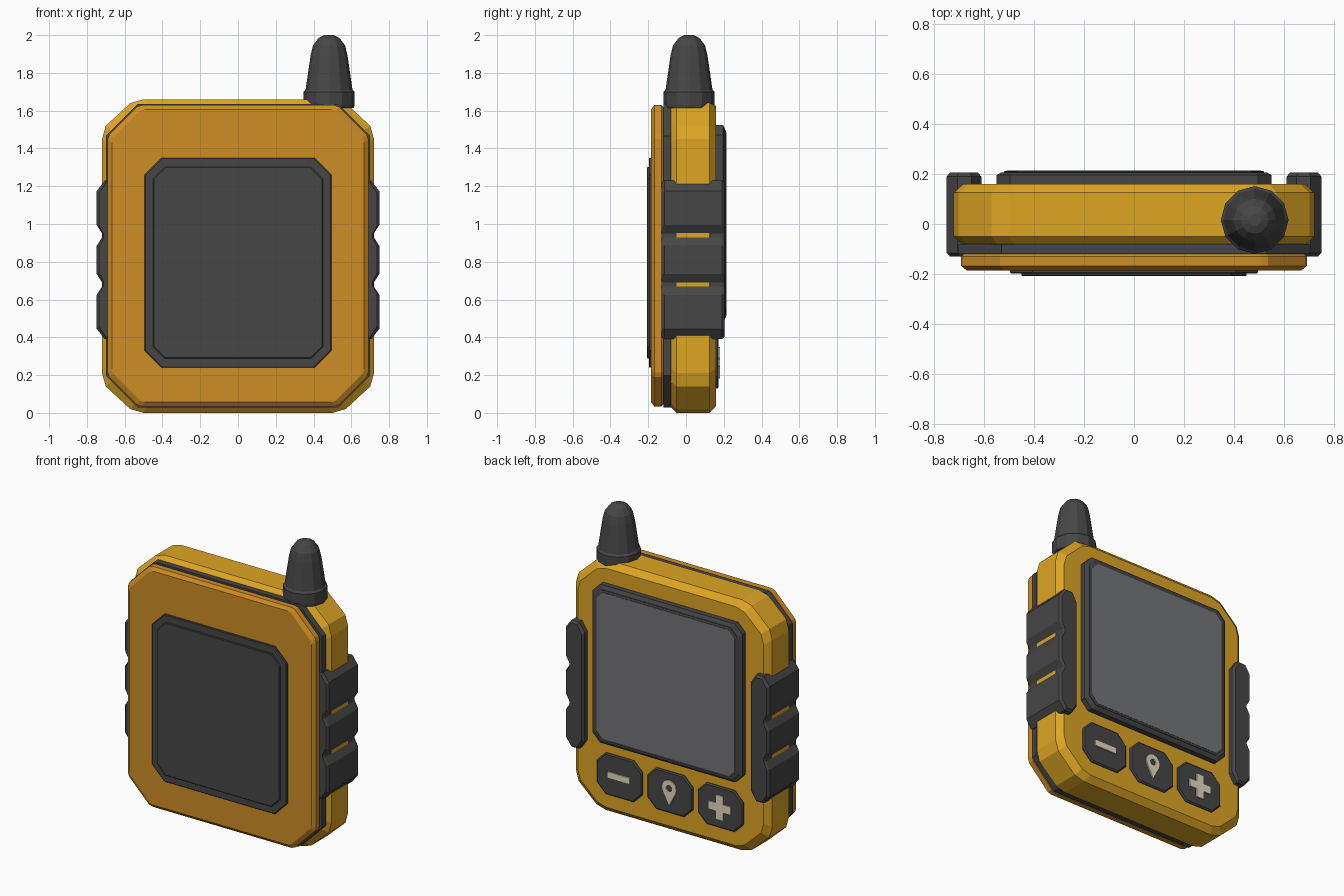
import bpy, bmesh, math

if "Cube" in bpy.data.objects:
    bpy.data.objects.remove(bpy.data.objects["Cube"])


def material(name, rgb):
    m = bpy.data.materials.new(name)
    lin = [((c / 255 + 0.055) / 1.055) ** 2.4 for c in rgb]
    m.diffuse_color = (*lin, 1)
    m.use_nodes = True
    m.node_tree.nodes["Principled BSDF"].inputs["Base Color"].default_value = m.diffuse_color
    return m


YELLOW = material("yellow_shell", (222, 166, 36))
ORANGE = material("orange_plate", (206, 141, 37))
DARK = material("dark_rubber", (70, 70, 70))
GLASS = material("grey_glass", (116, 117, 119))
CREAM = material("cream_icon", (228, 216, 192))


def finish(bm, name, mat):
    bmesh.ops.recalc_face_normals(bm, faces=bm.faces)
    me = bpy.data.meshes.new(name)
    bm.to_mesh(me)
    bm.free()
    me.materials.append(mat)
    ob = bpy.data.objects.new(name, me)
    bpy.context.collection.objects.link(ob)
    return ob


def skin(bm, rings):
    n = len(rings[0])
    for a, b in zip(rings, rings[1:]):
        for i in range(n):
            j = (i + 1) % n
            bm.faces.new((a[i], a[j], b[j], b[i]))


def loft(name, outline, layers, mat, cx=0, cz=0):
    """Stack an x-z outline (about its own centre) along y; layers are (y, inset)."""
    w = max(abs(p[0]) for p in outline)
    h = max(abs(p[1]) for p in outline)
    bm = bmesh.new()
    rings = [[bm.verts.new((cx + x * (w - i) / w, y, cz + z * (h - i) / h))
              for x, z in outline] for y, i in layers]
    skin(bm, rings)
    bm.faces.new(rings[0])
    bm.faces.new(rings[-1])
    return finish(bm, name, mat)


def corners(w, h, cuts):
    """Rectangle of half size w, h whose corners follow the (dx, dz) cut points."""
    q = [(w - dx, h - dz) for dx, dz in cuts]
    return (q + [(-x, z) for x, z in reversed(q)]
            + [(-x, -z) for x, z in q] + [(x, -z) for x, z in reversed(q)])


def chamfer(w, h, c):
    return corners(w, h, [(0, c), (c, 0)])


# Main shell, seam and front plate
loft("main_shell", corners(0.72, 0.83, [(0, 0.21), (0.02, 0.14), (0.15, 0.02), (0.22, 0)]),
     [(-0.088, 0.04), (-0.05, 0), (0.125, 0), (0.16, 0.038)], YELLOW, cz=0.83)
loft("dark_seam", chamfer(0.70, 0.803, 0.17), [(-0.12, 0), (-0.08, 0)], DARK, cz=0.832)
loft("front_plate", corners(0.69, 0.797, [(0, 0.18), (0.008, 0.155), (0.155, 0.008), (0.18, 0)]),
     [(-0.185, 0.022), (-0.168, 0), (-0.13, 0), (-0.113, 0.015)], ORANGE, cz=0.832)

# Front panel with a raised centre
loft("front_panel", chamfer(0.495, 0.555, 0.09), [(-0.197, 0.004), (-0.193, 0), (-0.17, 0)],
     DARK, cz=0.795)
loft("front_panel_centre", chamfer(0.45, 0.507, 0.062),
     [(-0.207, 0.004), (-0.203, 0), (-0.18, 0)], DARK, cz=0.795)

# Back screen
loft("screen_frame", chamfer(0.55, 0.525, 0.055), [(0.14, 0), (0.195, 0), (0.206, 0.02)],
     DARK, cz=1.0)
loft("screen_lip", chamfer(0.52, 0.497, 0.05), [(0.19, 0), (0.209, 0), (0.212, 0.006)],
     DARK, cz=1.0)
loft("screen_glass", chamfer(0.507, 0.484, 0.045), [(0.2, 0), (0.2135, 0)], GLASS, cz=1.0)

# Ribbed side grips: three lobes on each side
half = [(-0.069, 0.36), (-0.029, 0.42), (0.026, 0.42), (0.069, 0.365), (0.069, 0.185),
        (0.04, 0.14), (0.04, 0.12), (0.069, 0.075)]
profile = half + [(x, -z) for x, z in reversed(half)]
for side, label in ((1, "right"), (-1, "left")):
    loft(label + "_grip", [(side * x, z) for x, z in profile],
         [(-0.13, 0.013), (-0.115, 0), (0.19, 0), (0.205, 0.013)], DARK,
         cx=side * 0.679, cz=0.81)

# Antenna, turned with twelve sides
bm = bmesh.new()
rings = []
for r, z in [(0.132, 1.615), (0.135, 1.63), (0.135, 1.70), (0.124, 1.712), (0.098, 1.89),
             (0.085, 1.945), (0.055, 1.985), (0.025, 2.0)]:
    rings.append([bm.verts.new((0.482 + r * math.cos(k * math.pi / 6),
                                0.016 + r * math.sin(k * math.pi / 6), z))
                  for k in range(12)])
skin(bm, rings)
bm.faces.new(rings[0])
bm.faces.new(rings[-1])
finish(bm, "antenna", DARK)

# Three back buttons
BZ = 0.266
for x, label in ((0.37, "minus"), (0, "marker"), (-0.37, "plus")):
    loft(label + "_button", chamfer(0.168, 0.137, 0.065),
         [(0.14, 0), (0.165, 0), (0.172, 0.008)], DARK, cx=x, cz=BZ)

# Minus and plus icons
ICON = [(0.165, 0), (0.18, 0)]
loft("minus_icon", chamfer(0.083, 0.021, 0.004), ICON, CREAM, cx=0.37, cz=BZ)
loft("plus_icon", corners(0.081, 0.081, [(0, 0.054), (0.054, 0.054), (0.054, 0)]),
     ICON, CREAM, cx=-0.37, cz=BZ)

# Map marker icon: teardrop ring with a round hole
R, TIP, N = 0.054, -0.115, 12
outer, inner = [], []
for k in range(N):
    a = 2 * math.pi * k / N - math.pi / 2
    outer.append((R * math.cos(a), R * math.sin(a)))
    inner.append((0.021 * math.cos(a), 0.021 * math.sin(a)))
outer[0] = (0, TIP)
for k, n in ((1, 2), (N - 1, N - 2)):
    outer[k] = (outer[n][0] / 2, (outer[n][1] + TIP) / 2)
bm = bmesh.new()
path = [(outer, 0.165), (outer, 0.18), (inner, 0.18), (inner, 0.165)]
rings = [[bm.verts.new((x, y, BZ + 0.03 + z)) for x, z in loop] for loop, y in path]
skin(bm, rings + [rings[0]])
finish(bm, "marker_icon", CREAM)
